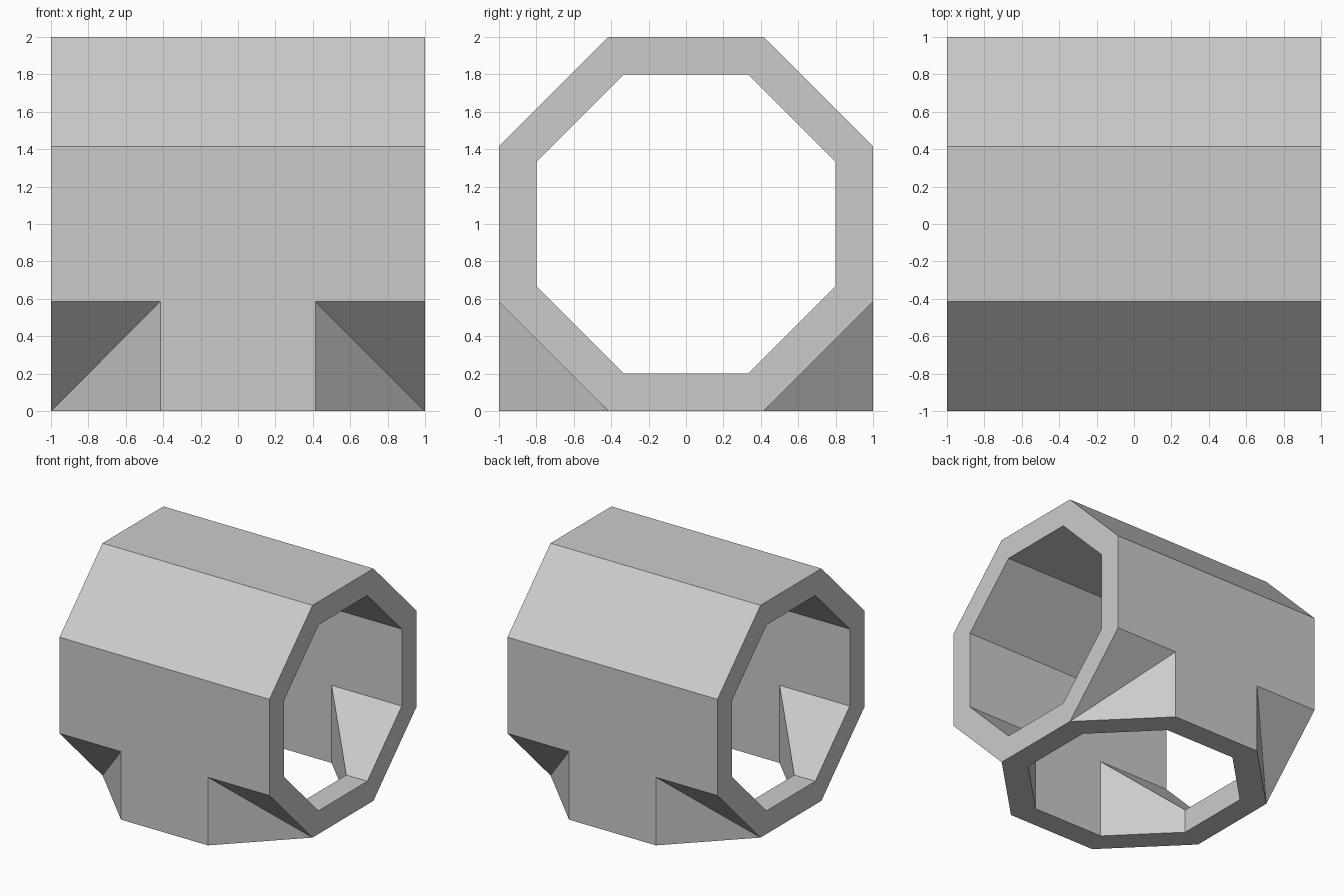
import bpy
import bmesh
import math

if "Cube" in bpy.data.objects:
    bpy.data.objects.remove(bpy.data.objects["Cube"], do_unlink=True)

OUTER, BORE = 1.0, 0.8          # octagon apothems
K = math.tan(math.pi / 8)       # half side of an octagon of apothem 1

grey = bpy.data.materials.new("light_grey")
grey.use_nodes = True
colour = (0.6, 0.6, 0.6, 1.0)
grey.diffuse_color = colour
grey.node_tree.nodes["Principled BSDF"].inputs["Base Color"].default_value = colour

bm = bmesh.new()


def add_face(points):
    """Add a polygon mirrored into all four quarters, dropping repeated corners."""
    corners = []
    for p in points:
        if all(math.dist(p, q) > 1e-5 for q in corners):
            corners.append(p)
    if len(corners) < 3:
        return
    for sx in (1, -1):
        for sy in (1, -1):
            bm.faces.new([bm.verts.new((sx * x, sy * y, z)) for x, y, z in corners])


def half_profile(s):
    """Half octagon in y and z for the horizontal pipe."""
    p = s * K
    return [(0, 1 - s), (p, 1 - s), (s, 1 - p), (s, 1 + p), (p, 1 + s), (0, 1 + s)]


def quarter_profile(s):
    """Quarter octagon in x and y for the downward branch."""
    return [(0, s), (s * K, s), (s, s * K), (s, 0)]


# Outer skin and bore: same layout at two sizes
for s in (OUTER, BORE):
    p = s * K
    low, high = 1 - p, 1 + p
    # side wall of the pipe running down into the branch
    add_face([(0, s, 0), (p, s, 0), (p, s, low), (1, s, low), (1, s, high), (0, s, high)])
    # upper slope and roof
    add_face([(0, s, high), (1, s, high), (1, p, 1 + s), (0, p, 1 + s)])
    add_face([(0, p, 1 + s), (1, p, 1 + s), (1, 0, 1 + s), (0, 0, 1 + s)])
    # lower slope of the pipe where it meets the branch
    add_face([(p, s, low), (1, s, low), (1, p, 1 - s), (s, p, 1 - s)])
    # corner side of the branch
    add_face([(p, s, low), (p, s, 0), (s, p, 0), (s, p, 1 - s)])
    # pipe floor and end side of the branch
    add_face([(s, 0, 1 - s), (1, 0, 1 - s), (1, p, 1 - s), (s, p, 1 - s)])
    add_face([(s, 0, 0), (s, p, 0), (s, p, 1 - s), (s, 0, 1 - s)])

# End rims of the pipe
out, inn = half_profile(OUTER), half_profile(BORE)
for i in range(len(out) - 1):
    add_face([(1, *out[i]), (1, *out[i + 1]), (1, *inn[i + 1]), (1, *inn[i])])

# Bottom rim of the branch
out, inn = quarter_profile(OUTER), quarter_profile(BORE)
for i in range(len(out) - 1):
    add_face([(*out[i], 0), (*out[i + 1], 0), (*inn[i + 1], 0), (*inn[i], 0)])

# Weld the quarters and remove the long flat seams
bmesh.ops.remove_doubles(bm, verts=bm.verts, dist=1e-4)
bmesh.ops.recalc_face_normals(bm, faces=bm.faces)
seams = [e for e in bm.edges if len(e.link_faces) == 2
         and e.calc_face_angle() < 0.01 and e.calc_length() > 0.25]
bmesh.ops.dissolve_edges(bm, edges=seams, use_verts=False)
bmesh.ops.recalc_face_normals(bm, faces=bm.faces)

mesh = bpy.data.meshes.new("pipe_tee")
bm.to_mesh(mesh)
bm.free()
mesh.materials.append(grey)
pipe = bpy.data.objects.new("pipe_tee", mesh)
bpy.context.collection.objects.link(pipe)
